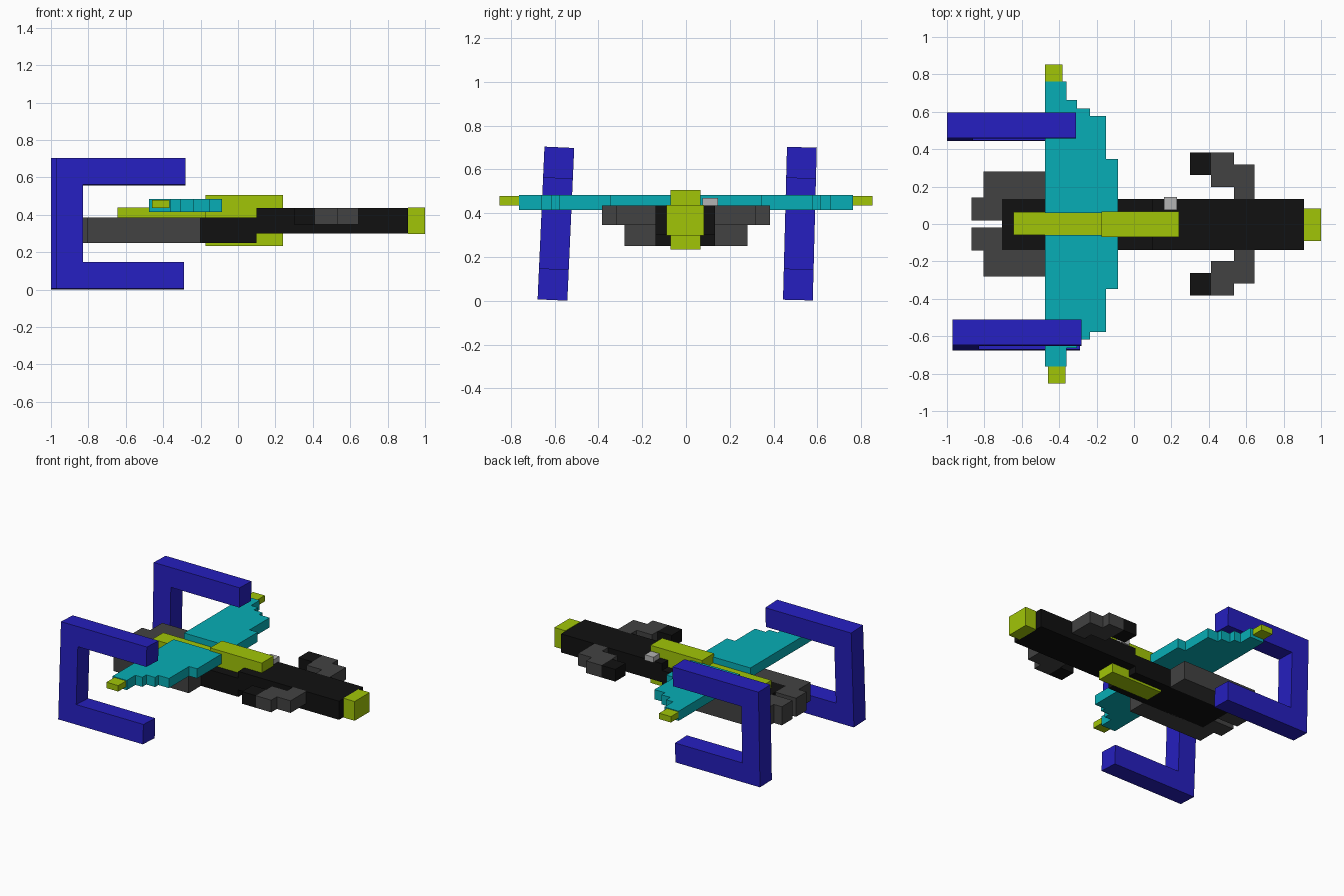
import bpy, bmesh
from mathutils import Matrix

if "Cube" in bpy.data.objects:
    bpy.data.objects.remove(bpy.data.objects["Cube"])


def material(name, rgb):
    m = bpy.data.materials.new(name)
    m.diffuse_color = (*[(c / 255) ** 2.2 for c in rgb], 1)
    m.use_nodes = True
    m.node_tree.nodes["Principled BSDF"].inputs["Base Color"].default_value = m.diffuse_color
    return m


BLUE = material("blue", (42, 36, 190))
TEAL = material("teal", (16, 172, 180))
LIME = material("lime", (160, 196, 16))
BLACK = material("black", (24, 24, 24))
DARK = material("dark_grey", (68, 68, 68))
PALE = material("pale_grey", (178, 178, 178))


def prism(name, profile, lo, hi, axis, mat, matrix=Matrix()):
    """Extrude an outline: along y (outline in x, z) or along z (outline in x, y)."""
    bm = bmesh.new()
    place = (lambda a, b: (a, lo, b)) if axis == 'y' else (lambda a, b: (a, b, lo))
    face = bm.faces.new([bm.verts.new(place(a, b)) for a, b in profile])
    res = bmesh.ops.extrude_face_region(bm, geom=[face])
    top = [v for v in res["geom"] if isinstance(v, bmesh.types.BMVert)]
    bmesh.ops.translate(bm, verts=top, vec=(0, hi - lo, 0) if axis == 'y' else (0, 0, hi - lo))
    bmesh.ops.recalc_face_normals(bm, faces=bm.faces)
    me = bpy.data.meshes.new(name)
    bm.to_mesh(me)
    bm.free()
    me.materials.append(mat)
    ob = bpy.data.objects.new(name, me)
    ob.matrix_world = matrix
    bpy.context.collection.objects.link(ob)
    return ob


def box(name, x, y, z, mat):
    return prism(name, [(x[0], y[0]), (x[1], y[0]), (x[1], y[1]), (x[0], y[1])], *z, 'z', mat)


# Fuselage: low rear section, raised front section, nose tip
box("rear_hull", (-0.705, 0.10), (-0.14, 0.133), (0.25, 0.385), BLACK)
box("front_hull", (0.10, 0.91), (-0.14, 0.133), (0.30, 0.435), BLACK)
box("nose_tip", (0.91, 1.0), (-0.09, 0.083), (0.298, 0.438), LIME)

# Spine and central core
box("spine", (-0.645, -0.17), (-0.06, 0.063), (0.38, 0.44), LIME)
box("core", (-0.175, 0.24), (-0.07, 0.066), (0.233, 0.506), LIME)
box("sensor", (0.16, 0.23), (0.075, 0.145), (0.43, 0.47), PALE)

# Mirrored parts
for side, s in (("left", 1), ("right", -1)):
    def span(a, b):
        return sorted((s * a, s * b))

    # Stepped wing with a tip block
    outline = [(-0.475, 0.06), (-0.085, 0.06)]
    x = -0.085
    for y, nx in ((0.348, -0.15), (0.578, -0.235), (0.617, -0.305), (0.663, -0.36), (0.762, -0.475)):
        outline += [(x, y), (nx, y)]
        x = nx
    prism(side + "_wing", [(a, s * b) for a, b in outline], 0.414, 0.484, 'z', TEAL)
    tip_x = -0.475 if s > 0 else -0.46
    box(side + "_wing_tip", (tip_x, tip_x + 0.094), span(0.762, 0.852), (0.436, 0.479), LIME)

    # Rear engine block and exhaust
    box(side + "_engine", (-0.805, -0.20), span(0.133, 0.28), (0.25, 0.385), DARK)
    box(side + "_exhaust", (-0.87, -0.705), span(0.02, 0.142), (0.25, 0.385), DARK)

    # Front claw: shoulder, knuckle and dark end
    box(side + "_shoulder", (0.535, 0.645), span(0.133, 0.318), (0.347, 0.435), DARK)
    box(side + "_knuckle", (0.412, 0.535), span(0.198, 0.383), (0.347, 0.435), DARK)
    box(side + "_claw_end", (0.30, 0.412), span(0.263, 0.383), (0.347, 0.435), BLACK)

# Slightly tilted C-shaped brackets
for name, x0, yc, tilt in (("right_bracket", -0.97, -0.594, -0.045), ("left_bracket", -1.0, 0.52, -0.026)):
    x1, x2, h, t = x0 + 0.14, x0 + 0.69, 0.349, 0.142
    prof = [(x0, -h), (x2 - 0.01, -h), (x2 - 0.01, t - h), (x1, t - h),
            (x1, h - t), (x2, h - t), (x2, h), (x0, h)]
    prism(name, prof, -0.068, 0.068, 'y', BLUE,
          Matrix.Translation((0, yc, 0.352)) @ Matrix.Rotation(tilt, 4, 'X'))
